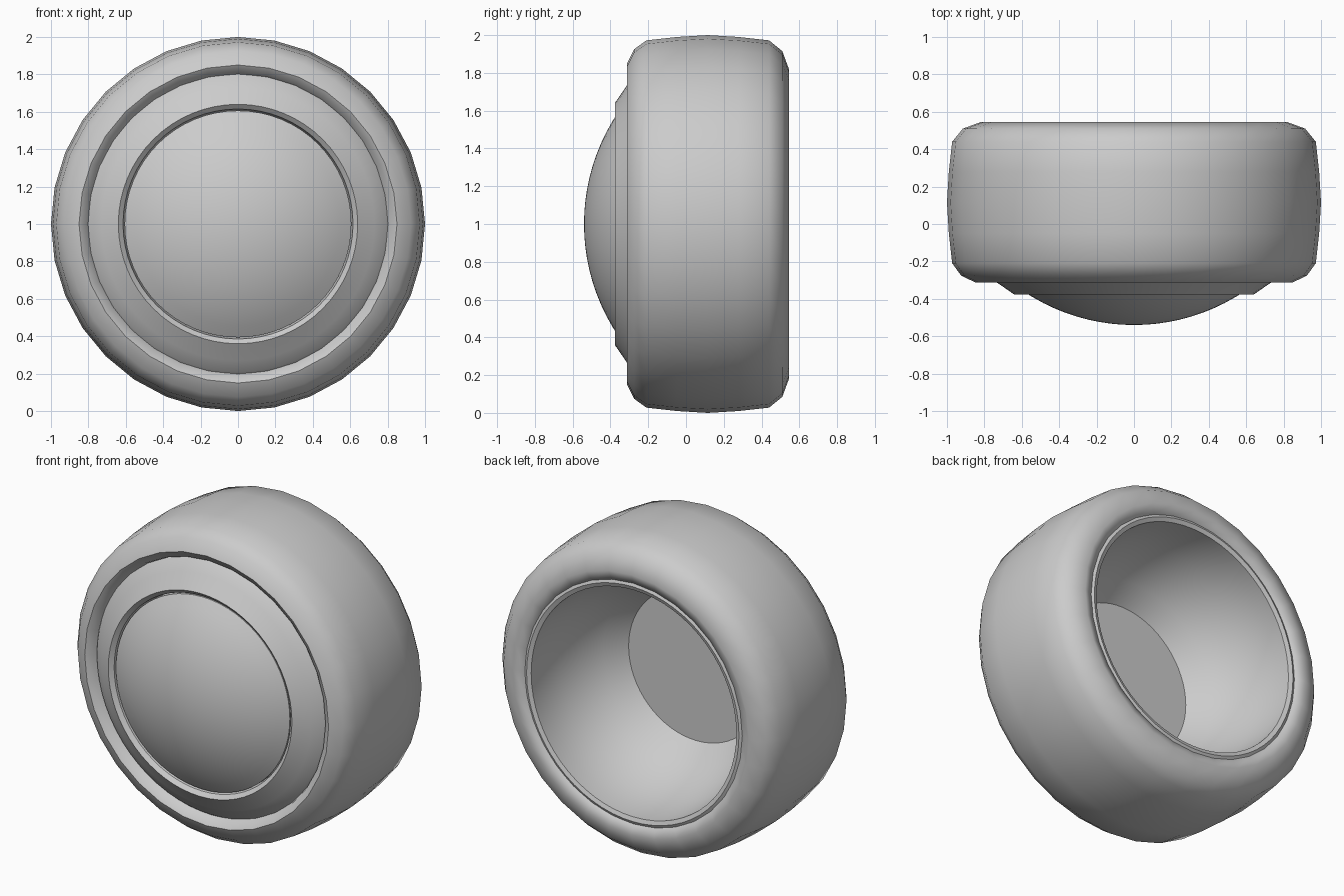
import bpy, bmesh, math

if "Cube" in bpy.data.objects:
    bpy.data.objects.remove(bpy.data.objects["Cube"])

grey = bpy.data.materials.new("mid grey")
grey.diffuse_color = (0.6, 0.6, 0.6, 1)
grey.use_nodes = True
grey.node_tree.nodes["Principled BSDF"].inputs["Base Color"].default_value = grey.diffuse_color


def lathe(name, profile, sides, angle):
    """Revolve a closed (radius, y) profile around the wheel axle at z = 1."""
    bm = bmesh.new()
    rings = []
    for r, y in profile:
        if r == 0:
            rings.append([bm.verts.new((0, y, 1))] * sides)
        else:
            rings.append([bm.verts.new((r * math.sin(2 * math.pi * i / sides), y,
                                        1 + r * math.cos(2 * math.pi * i / sides)))
                          for i in range(sides)])
    for k in range(len(rings)):
        a, b = rings[k], rings[(k + 1) % len(rings)]
        if a[0] is a[1] and b[0] is b[1]:
            continue  # both ends lie on the axle
        for i in range(sides):
            j = (i + 1) % sides
            corners = list(dict.fromkeys((a[i], a[j], b[j], b[i])))
            bm.faces.new(corners)
    bmesh.ops.recalc_face_normals(bm, faces=bm.faces)
    mesh = bpy.data.meshes.new(name)
    bm.to_mesh(mesh)
    bm.free()
    mesh.materials.append(grey)
    ob = bpy.data.objects.new(name, mesh)
    bpy.context.collection.objects.link(ob)
    bpy.ops.object.select_all(action='DESELECT')
    ob.select_set(True)
    bpy.context.view_layer.objects.active = ob
    bpy.ops.object.shade_smooth_by_angle(angle=math.radians(angle))
    return ob


# Tyre with rounded shoulders and a slightly crowned tread
lathe("tyre", [
    (0.78, -0.20), (0.81, -0.285), (0.85, -0.312), (0.925, -0.275), (0.972, -0.21),
    (0.99, -0.05), (1.0, 0.115), (0.99, 0.28), (0.972, 0.44), (0.915, 0.51),
    (0.82, 0.545), (0.76, 0.525), (0.74, 0.47)], 32, 60)

# Hub: sloped front ring, back lip and hollow bowl with a flat floor
lathe("hub", [
    (0, -0.30), (0.605, -0.30), (0.615, -0.355), (0.64, -0.377), (0.73, -0.315),
    (0.79, -0.275), (0.81, -0.25), (0.80, -0.15), (0.76, 0.40), (0.76, 0.52),
    (0.74, 0.53), (0.715, 0.52), (0.715, 0.42), (0.69, 0.27), (0.64, 0.13),
    (0.57, 0.01), (0.47, -0.10), (0, -0.10)], 64, 38)

# Domed cap: shallow part of a sphere
R = 1.06
cap = [(r, -0.54 + R - math.sqrt(R * R - r * r))
       for r in (0.606 * k / 10 for k in range(11))]
lathe("domed_cap", cap + [(0.606, -0.28), (0, -0.28)], 64, 40)
